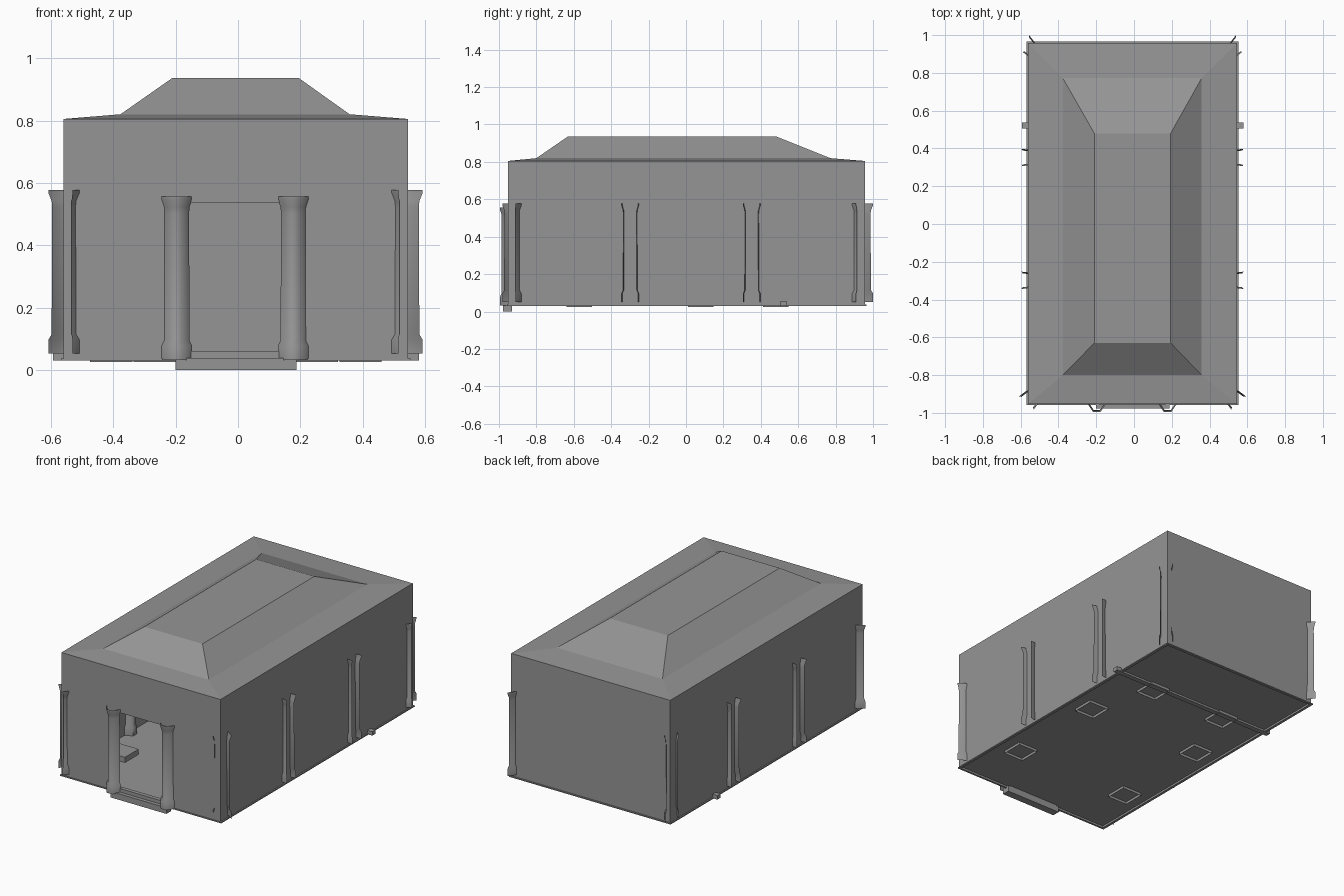
import bpy, bmesh
from mathutils import Vector

if "Cube" in bpy.data.objects:
    bpy.data.objects.remove(bpy.data.objects["Cube"])

stone = bpy.data.materials.new("grey_stone")
stone.use_nodes = True
GREY = (0.3, 0.3, 0.3, 1)
stone.diffuse_color = GREY
stone.node_tree.nodes["Principled BSDF"].inputs["Base Color"].default_value = GREY


def finish(name, bm):
    mesh = bpy.data.meshes.new(name)
    bmesh.ops.recalc_face_normals(bm, faces=bm.faces)
    bm.to_mesh(mesh)
    bm.free()
    obj = bpy.data.objects.new(name, mesh)
    bpy.context.collection.objects.link(obj)
    mesh.materials.append(stone)
    return obj


def rings_mesh(rings, closed=True):
    """Skin a stack of equal-length point rings."""
    bm = bmesh.new()
    rows = [[bm.verts.new(p) for p in ring] for ring in rings]
    n = len(rows[0])
    for low, high in zip(rows, rows[1:]):
        for i in range(n if closed else n - 1):
            j = (i + 1) % n
            bm.faces.new((low[i], low[j], high[j], high[i]))
    return bm, rows


def rect(x0, x1, y0, y1, z):
    return [(x0, y0, z), (x1, y0, z), (x1, y1, z), (x0, y1, z)]


def box(name, x0, x1, y0, y1, z0, z1, bottom=True):
    bm, rows = rings_mesh([rect(x0, x1, y0, y1, z0), rect(x0, x1, y0, y1, z1)])
    bm.faces.new(rows[1])
    if bottom:
        bm.faces.new(rows[0][::-1])
    return finish(name, bm)


# Half column: an open shell from edge a to edge b, bulging along a direction
COLUMN = [(0, 1), (0.045, 1), (0.062, 0.83), (0.47, 0.8), (0.49, 0.83), (0.515, 1), (0.525, 1)]
BOWED = [(0, 0), (0.3, 0.045), (0.7, 0.045), (1, 0)]
DEEP = [(0, 0), (0.06, 0.045), (0.28, 0.09), (0.72, 0.09), (0.94, 0.045), (1, 0)]


def half_column(name, a, b, bulge, outline, z0, pivot):
    a, b = Vector(a), Vector(b)
    bulge = Vector(bulge).normalized()
    centre = (a + b) / 2 + bulge * pivot
    flat = [a.lerp(b, t) + bulge * d - centre for t, d in outline]
    rings = [[(*(centre + p * s), z0 + h) for p in flat] for h, s in COLUMN]
    obj = finish(name, rings_mesh(rings, closed=False)[0])
    bpy.ops.object.select_all(action="DESELECT")
    obj.select_set(True)
    bpy.context.view_layer.objects.active = obj
    bpy.ops.object.shade_smooth_by_angle(angle=1.1)


# Walls and hipped roof as one hollow shell
W, E, S, N = -0.56, 0.545, -0.953, 0.957
bm, rows = rings_mesh([rect(W, E, S, N, 0.03), rect(W, E, S, N, 0.805),
                       rect(-0.377, 0.358, -0.8, 0.772, 0.82),
                       rect(-0.21, 0.194, -0.63, 0.48, 0.937)])
bm.faces.new(rows[-1])
hall = finish("hall_shell", bm)
solid = hall.modifiers.new("thickness", "SOLIDIFY")
solid.thickness = 0.012
solid.offset = -1

# Doorway
cutter = box("door_cutter", -0.185, 0.17, -1.1, -0.85, 0.0, 0.535)
cutter.hide_render = True
cutter.hide_viewport = True
cutter.display_type = "WIRE"
cut = hall.modifiers.new("doorway", "BOOLEAN")
cut.operation = "DIFFERENCE"
cut.object = cutter

# Floor, base lip, cross beam and entrance step
box("floor", W + 0.005, E - 0.005, S + 0.005, N - 0.005, 0.042, 0.052)
lip, _ = rings_mesh([rect(W, E, S, N, 0.03), rect(W - 0.008, E + 0.008, S - 0.004, N + 0.008, 0.03),
                     rect(W - 0.008, E + 0.008, S - 0.004, N + 0.008, 0.037), rect(W, E, S, N, 0.037)])
finish("base_lip", lip)
box("cross_beam", -0.594, 0.58, 0.505, 0.537, 0.03, 0.055)
box("front_step", -0.2, 0.187, -0.978, -0.93, 0.0, 0.038)
box("door_sill", -0.185, 0.17, -0.955, -0.93, 0.038, 0.06)

# Low hollow plinths inside the hall
for x, y in [(0.4, -0.57), (0.4, 0.08), (0.26, 0.48)]:
    for side, label in ((1, "left"), (-1, "right")):
        cx, h = side * x - 0.007, 0.068
        box(f"plinth_{label}", cx - h, cx + h, y - h, y + h, 0.025, 0.085, bottom=False)

# Columns flanking the doorway
for x, label in ((0.178, "left"), (-0.197, "right")):
    half_column(f"door_column_{label}", (x - 0.05, -0.95), (x + 0.05, -0.95),
                (0, -1), BOWED, 0.032, 0)

# Wall and corner pilasters, whose edges reach out through the walls
for side, label in ((1, "left"), (-1, "right")):
    def at(x, y):
        return (side * x - 0.008, y)
    for y in (-0.298, 0.352):
        half_column(f"wall_pilaster_{label}", at(0.588, y - 0.046), at(0.588, y + 0.046),
                    (-side, 0), DEEP, 0.052, 0.035)
    half_column(f"front_corner_pilaster_{label}", at(0.6, -0.912), at(0.523, -0.982),
                (-side, 1), DEEP, 0.052, 0.03)
    half_column(f"back_corner_pilaster_{label}", at(0.548, 1.0), at(0.58, 0.91),
                (-side, -1), DEEP, 0.052, 0.03)
